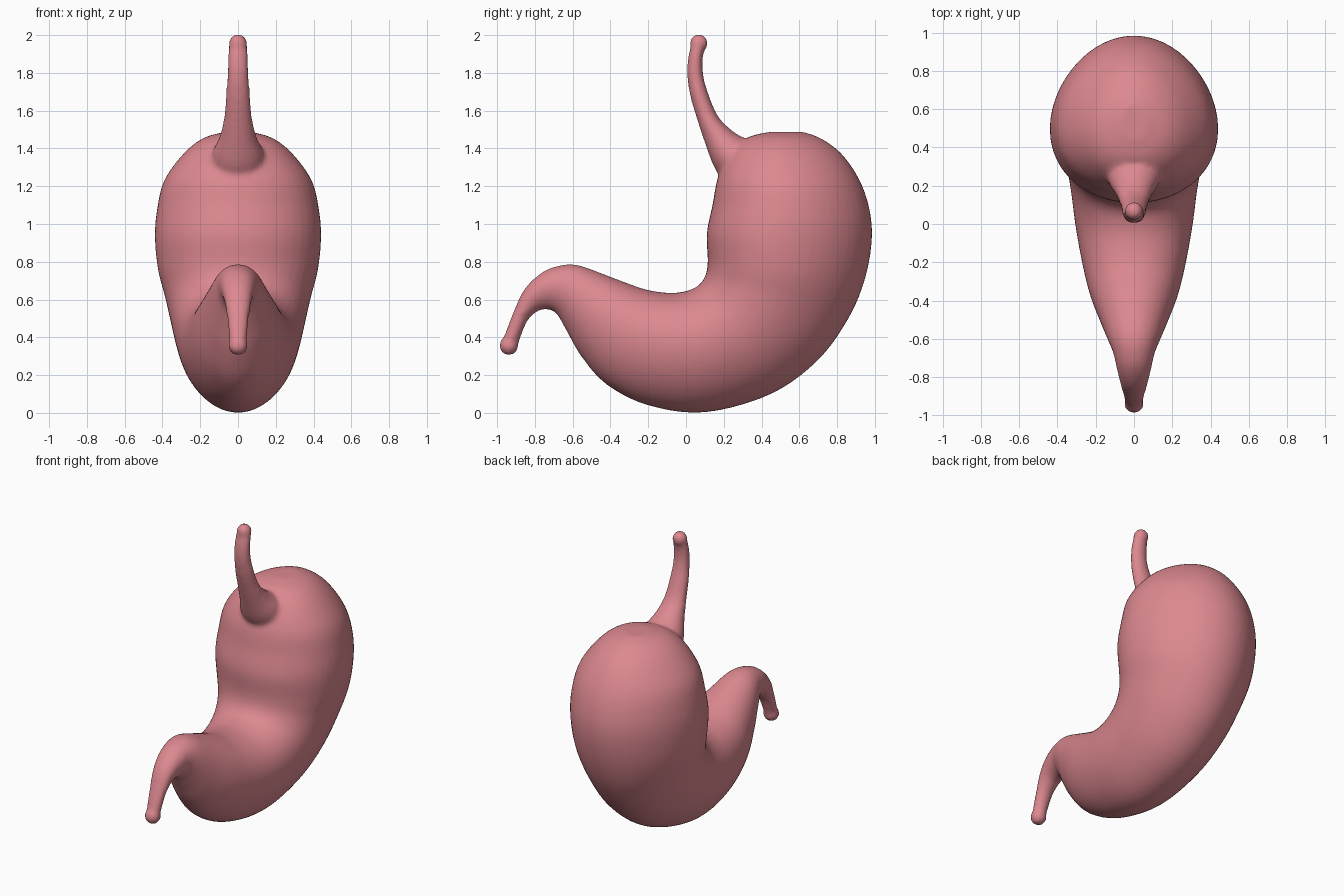
import bpy, bmesh, math
from mathutils import Vector

if "Cube" in bpy.data.objects:
    bpy.data.objects.remove(bpy.data.objects["Cube"])

# Each section: inner edge (y, z), outer edge (y, z), half width in x
BODY = [
    (0.44, 1.487, 0.62, 1.488, 0.07), (0.33, 1.46, 0.72, 1.45, 0.18),
    (0.24, 1.39, 0.83, 1.365, 0.28), (0.17, 1.25, 0.925, 1.22, 0.385),
    (0.14, 1.10, 0.975, 1.06, 0.425), (0.11, 0.95, 0.983, 0.90, 0.437),
    (0.115, 0.80, 0.945, 0.70, 0.42), (0.10, 0.72, 0.86, 0.50, 0.385),
    (0.06, 0.67, 0.70, 0.28, 0.355), (0.0, 0.645, 0.45, 0.10, 0.33),
    (-0.08, 0.635, 0.10, 0.003, 0.305), (-0.20, 0.65, -0.20, 0.04, 0.27),
    (-0.32, 0.69, -0.42, 0.15, 0.23), (-0.45, 0.74, -0.555, 0.30, 0.18),
    (-0.57, 0.782, -0.635, 0.44, 0.138), (-0.66, 0.782, -0.69, 0.53, 0.108),
    (-0.76, 0.745, -0.745, 0.548, 0.09), (-0.855, 0.655, -0.79, 0.535, 0.073),
    (-0.915, 0.53, -0.84, 0.485, 0.058), (-0.965, 0.40, -0.885, 0.375, 0.046),
]
TUBE = [
    (0.028, 1.955, 0.112, 1.955, 0.046), (0.013, 1.89, 0.092, 1.90, 0.053),
    (0.005, 1.80, 0.09, 1.80, 0.056), (0.022, 1.68, 0.115, 1.70, 0.063),
    (0.06, 1.55, 0.17, 1.57, 0.075), (0.10, 1.43, 0.25, 1.49, 0.098),
    (0.15, 1.30, 0.32, 1.45, 0.135), (0.22, 1.20, 0.44, 1.40, 0.16),
]


def spline(rows, steps):
    """Catmull-Rom interpolation of the section table."""
    out = []
    for i in range(len(rows) - 1):
        a, b = rows[max(i - 1, 0)], rows[i]
        c, d = rows[i + 1], rows[min(i + 2, len(rows) - 1)]
        for s in range(steps):
            t = s / steps
            out.append([0.5 * (2 * q + (r - p) * t + (2 * p - 5 * q + 4 * r - u) * t * t
                               + (3 * q - p - 3 * r + u) * t ** 3)
                        for p, q, r, u in zip(a, b, c, d)])
    out.append(list(rows[-1]))
    return out


def loft(bm, rows, skew, n=48):
    """Skin egg-shaped rings, broader towards the inner edge, and cap the ends."""
    rings = []
    for y0, z0, y1, z1, w in spline(rows, 5):
        ring = []
        for k in range(n):
            t = 2 * math.pi * k / n
            u = (1 - math.cos(t)) / 2
            x = w * math.sin(t) * (1 + skew * math.cos(t))
            ring.append(bm.verts.new((x, y0 + (y1 - y0) * u, z0 + (z1 - z0) * u)))
        rings.append(ring)
    for r, s in zip(rings, rings[1:]):
        for k in range(n):
            m = (k + 1) % n
            bm.faces.new((r[k], r[m], s[m], s[k]))
    bm.faces.new(rings[0])
    bm.faces.new(rings[-1])


def ball(bm, y, z, r):
    res = bmesh.ops.create_uvsphere(bm, u_segments=24, v_segments=16, radius=r)
    bmesh.ops.translate(bm, verts=res["verts"], vec=Vector((0, y, z)))


# Stomach body, oesophagus tube and rounded tube ends
bm = bmesh.new()
loft(bm, BODY, 0.12)
loft(bm, TUBE, 0.0)
ball(bm, -0.938, 0.356, 0.052)
ball(bm, 0.068, 1.957, 0.049)
bmesh.ops.recalc_face_normals(bm, faces=bm.faces[:])
mesh = bpy.data.meshes.new("stomach")
bm.to_mesh(mesh)
bm.free()
stomach = bpy.data.objects.new("stomach", mesh)
bpy.context.collection.objects.link(stomach)

# Fuse the parts into one skin and soften the joins
remesh = stomach.modifiers.new("fuse", 'REMESH')
remesh.mode = 'VOXEL'
remesh.voxel_size = 0.015
remesh.use_smooth_shade = True
smooth = stomach.modifiers.new("soften", 'SMOOTH')
smooth.factor = 0.5
smooth.iterations = 6

# Pink flesh colour
mat = bpy.data.materials.new("flesh")
mat.diffuse_color = (0.72, 0.25, 0.28, 1)
mat.use_nodes = True
mat.node_tree.nodes["Principled BSDF"].inputs["Base Color"].default_value = mat.diffuse_color
mesh.materials.append(mat)
